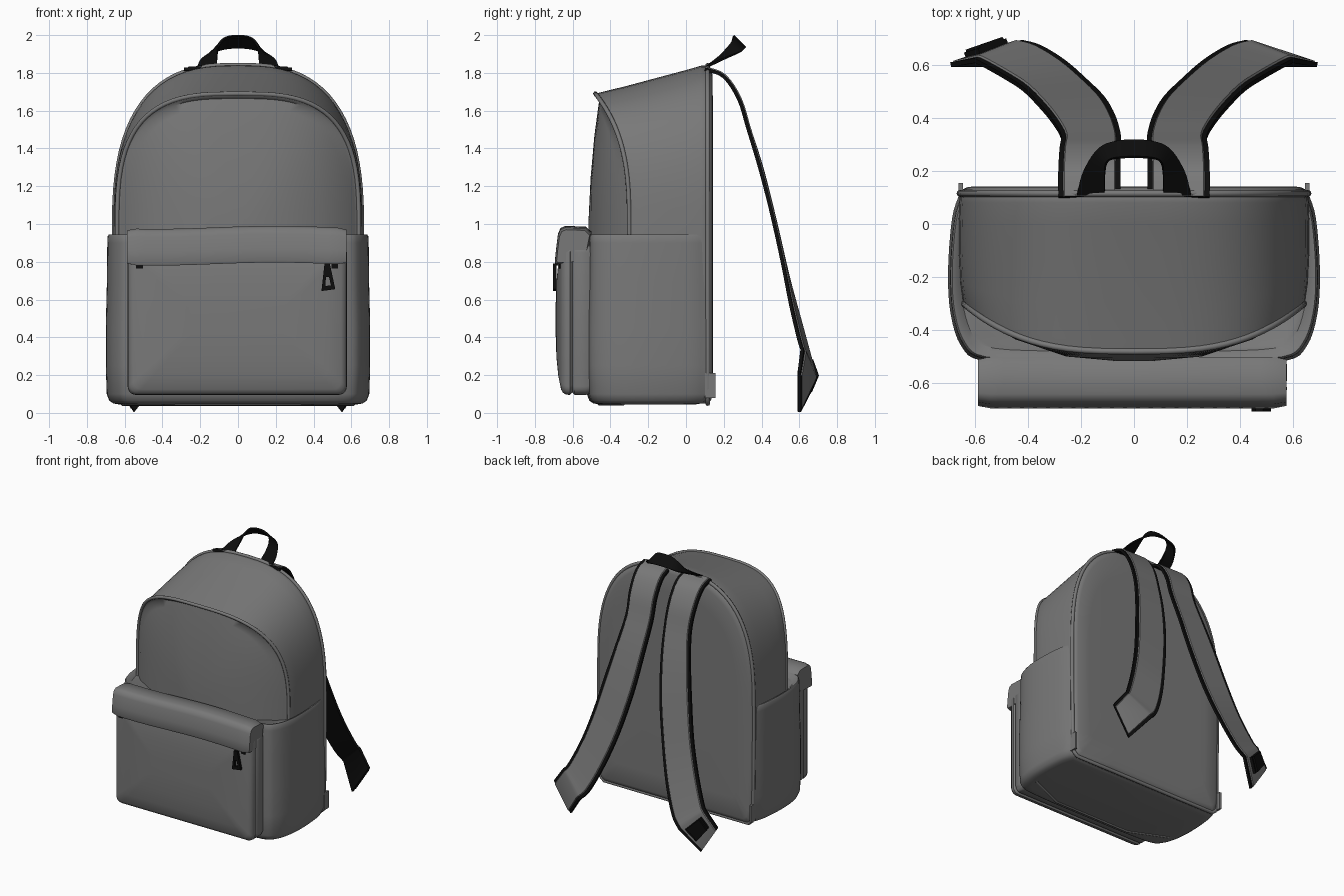
import bpy, bmesh, math
from mathutils import Vector

cube = bpy.data.objects.get("Cube")
if cube:
    bpy.data.objects.remove(cube, do_unlink=True)


def material(name, value):
    m = bpy.data.materials.new(name)
    m.use_nodes = True
    colour = (value, value, value, 1)
    m.diffuse_color = colour
    bsdf = m.node_tree.nodes["Principled BSDF"]
    bsdf.inputs["Base Color"].default_value = colour
    bsdf.inputs["Roughness"].default_value = 0.8
    return m


GREY = material("grey_fabric", 0.19)
BLACK = material("black_webbing", 0.004)


def loft(name, rings, mats=(GREY,), rule=None, angle=40):
    """Skin closed rings of points; rule gives a material index per column."""
    bm = bmesh.new()
    loops = [[bm.verts.new(p) for p in ring] for ring in rings]
    n = len(loops[0])
    for a, b in zip(loops, loops[1:]):
        for j in range(n):
            k = (j + 1) % n
            f = bm.faces.new((a[j], a[k], b[k], b[j]))
            f.material_index = rule(j) if rule else 0
    for ring in (loops[0], loops[-1]):
        bm.faces.new(ring).material_index = len(mats) - 1
    bmesh.ops.recalc_face_normals(bm, faces=bm.faces)
    me = bpy.data.meshes.new(name)
    bm.to_mesh(me)
    bm.free()
    for m in mats:
        me.materials.append(m)
    me.shade_smooth()
    me.set_sharp_from_angle(angle=math.radians(angle))
    ob = bpy.data.objects.new(name, me)
    bpy.context.collection.objects.link(ob)
    return ob


def piping(name, pts, radius):
    cu = bpy.data.curves.new(name, "CURVE")
    cu.dimensions = "3D"
    cu.bevel_depth = radius
    cu.bevel_resolution = 2
    sp = cu.splines.new("POLY")
    sp.points.add(len(pts) - 1)
    for p, q in zip(sp.points, pts):
        p.co = (*q, 1)
    sp.use_cyclic_u = True
    cu.materials.append(GREY)
    bpy.context.collection.objects.link(bpy.data.objects.new(name, cu))


def spline(pts, steps=6):
    """Smooth path through the points."""
    p = [Vector(q) for q in pts]
    p = [2 * p[0] - p[1]] + p + [2 * p[-1] - p[-2]]
    out = []
    for a, b, c, d in zip(p, p[1:], p[2:], p[3:]):
        for i in range(steps):
            t = i / steps
            out.append(0.5 * (2 * b + (c - a) * t + (2 * a - 5 * b + 4 * c - d) * t * t
                              + (3 * b - a - 3 * c + d) * t ** 3))
    return out + [p[-2]]


def ribbon(name, inner, outer, mats, thick, trim=0.08, side=1):
    """Band between two edge paths, padded middle on its outward face."""
    rings = []
    for i, (a, b) in enumerate(zip(inner, outer)):
        lo, hi = max(i - 1, 0), min(i + 1, len(inner) - 1)
        along = inner[hi] + outer[hi] - inner[lo] - outer[lo]
        n = (b - a).cross(along).normalized() * thick / 2
        ring = [a + n, a.lerp(b, trim) + n, a.lerp(b, trim + 0.02) + 1.7 * n,
                a.lerp(b, 0.98 - trim) + 1.7 * n, a.lerp(b, 1 - trim) + n, b + n, b - n, a - n]
        rings.append([(p.x * side, p.y, p.z) for p in ring])
    return loft(name, rings, mats, lambda j: 0 if j in (1, 2, 3) else len(mats) - 1)


# Main body: arched sections skinned from back to front
def arch(w, top, n, y, s=1.0, curve=0.0):
    pts = []
    for i in range(41):
        t = math.pi * i / 40
        c, sn = math.cos(t), max(math.sin(t), 0)
        pts.append((math.copysign(w * abs(c) ** (2 / n), c), 0.95 + (top - 0.95) * sn ** (2 / n)))
    low = [(1, 0.7), (0.995, 0.4), (0.99, 0.13), (0.975, 0.075), (0.93, 0.05), (0.5, 0.05)]
    pts += [(-w * u, z) for u, z in low] + [(w * u, z) for u, z in reversed(low)]
    return [(x * s, y + curve * abs(x * s / w) ** 3, 0.95 + (z - 0.95) * s) for x, z in pts]


back_edge = arch(0.655, 1.84, 2.7, 0.115)
front_edge = arch(0.64, 1.69, 3.1, -0.48, 1, 0.18)
loft("main_body", [
    arch(0.65, 1.83, 2.7, 0.142, 0.3), arch(0.65, 1.83, 2.7, 0.142, 0.8),
    arch(0.65, 1.83, 2.7, 0.14, 0.96), arch(0.655, 1.84, 2.7, 0.13, 0.985),
    back_edge, arch(0.658, 1.838, 2.7, 0.08),
    arch(0.66, 1.815, 2.75, 0, 1, 0.01), arch(0.66, 1.775, 2.8, -0.15, 1, 0.04),
    arch(0.655, 1.732, 2.9, -0.31, 1, 0.09), arch(0.645, 1.70, 3.05, -0.44, 1, 0.15), front_edge,
    arch(0.64, 1.69, 3.1, -0.475, 0.98, 0.18), arch(0.64, 1.69, 3.1, -0.458, 0.965, 0.16),
    arch(0.64, 1.69, 3.1, -0.465, 0.9, 0.15), arch(0.64, 1.69, 3.1, -0.485, 0.7, 0.15),
    arch(0.64, 1.69, 3.1, -0.505, 0.4, 0.1), arch(0.64, 1.69, 3.1, -0.515, 0.12)], angle=60)
piping("back_piping", back_edge, 0.013)
piping("front_piping", front_edge, 0.012)


# Side pockets wrapping the lower half
def plan(z, inset):
    half = spline([(0.655, 0.12, 0), (0.685, 0.02, 0), (0.70, -0.18, 0), (0.69, -0.34, 0),
                   (0.65, -0.46, 0), (0.57, -0.515, 0), (0.3, -0.53, 0)], 4)
    k = 1 - inset / 0.7
    right = [(p.x * k, -0.2 + (p.y + 0.2) * (1 - inset / 0.33), z) for p in half]
    return right + [(-x, y, z) for x, y, z in reversed(right)]


loft("side_pockets", [plan(z, i) for z, i in (
    (0.045, 0.07), (0.05, 0.04), (0.065, 0.018), (0.1, 0.005), (0.25, 0), (0.45, 0), (0.7, 0.006),
    (0.9, 0.008), (0.935, 0.01), (0.945, 0.016), (0.94, 0.03), (0.92, 0.05))])


# Front pocket: rounded panels stacked toward the front
def panel(y, inset, bulge=0.0):
    hw, hh, r = 0.58 - inset, 0.40 - inset, max(0.045 - inset * 0.1, 0.02)
    pts = []
    for q, (sx, sz) in enumerate(((1, 1), (-1, 1), (-1, -1), (1, -1))):
        for i in range(6):
            a = math.pi / 2 * (q + i / 5)
            pts.append((-0.004 + sx * (hw - r) + r * math.cos(a), y,
                        0.495 + sz * (hh - r) + r * math.sin(a)))
    return pts


loft("front_pocket", [panel(y, i) for y, i in (
    (-0.50, 0.01), (-0.53, 0.0), (-0.59, 0.0), (-0.602, 0.012), (-0.614, 0.0), (-0.635, 0.002),
    (-0.652, 0.012), (-0.662, 0.03), (-0.676, 0.1), (-0.686, 0.2), (-0.69, 0.32))], angle=50)

# Pocket flap: a folded profile carried across the width
flap_profile = [(-0.50, 0.95), (-0.53, 0.978), (-0.64, 0.982), (-0.665, 0.97), (-0.678, 0.94),
                (-0.688, 0.86), (-0.694, 0.80), (-0.688, 0.788), (-0.64, 0.79), (-0.53, 0.8)]
flap_rings = []
for i in range(25):
    x = -0.588 + 1.162 * i / 24
    k = {0: 0.9, 24: 0.9}.get(i, 1)
    dip = 0.008 * math.sin(5 * x + 0.6)
    flap_rings.append([(x, -0.6 + (y + 0.6) * k, 0.885 + (z - 0.885) * k + dip)
                       for y, z in flap_profile])
loft("pocket_flap", flap_rings, angle=50)


# Zip under the flap and its pull tab
def box(name, lo, hi, mat):
    ring = [(lo[0], lo[1]), (hi[0], lo[1]), (hi[0], hi[1]), (lo[0], hi[1])]
    return loft(name, [[(x, y, z) for x, y in ring] for z in (lo[2], hi[2])], (mat,))


box("pocket_zip", (-0.54, -0.672, 0.765), (0.53, -0.65, 0.792), BLACK)
outer = [(0.458, 0.79), (0.486, 0.79), (0.515, 0.655), (0.442, 0.645)]
hole = [(0.466, 0.72), (0.482, 0.72), (0.492, 0.675), (0.462, 0.672)]
bm = bmesh.new()
layers = [[[bm.verts.new((x, y, z)) for x, z in shape] for shape in (outer, hole)]
          for y in (-0.705, -0.685)]
for i in range(4):
    j = (i + 1) % 4
    for o, h in layers:
        bm.faces.new((o[i], o[j], h[j], h[i]))
    for a, b in zip(*layers):
        bm.faces.new((a[i], a[j], b[j], b[i]))
bmesh.ops.recalc_face_normals(bm, faces=bm.faces)
me = bpy.data.meshes.new("zip_pull")
bm.to_mesh(me)
bm.free()
me.materials.append(BLACK)
bpy.context.collection.objects.link(bpy.data.objects.new("zip_pull", me))

# Shoulder straps: sweep down and out, then fold at the tip
strap_in = spline([(.05, .10, 1.82), (.05, .2, 1.78), (.05, .28, 1.66), (.05, .33, 1.5),
                   (.07, .4, 1.28), (.11, .47, 1.0), (.18, .54, .7), (.26, .61, .45),
                   (.35, .665, .25), (.42, .685, .17)], 4)
strap_out = spline([(.285, .10, 1.82), (.285, .2, 1.78), (.28, .28, 1.66), (.275, .33, 1.5),
                    (.31, .39, 1.3), (.36, .45, 1.07), (.42, .51, .8), (.49, .555, .57),
                    (.57, .6, .38), (.6, .615, .34)], 4)
tip_in, tip_out = Vector((.55, .6, .005)), Vector((.69, .6, .22))
for side, name in ((1, "left"), (-1, "right")):
    ribbon(name + "_shoulder_strap", strap_in + [tip_in], strap_out + [tip_out],
           (GREY, BLACK), 0.018, side=side)
    # Loop tab at the lower back corner
    x = 0.652 * side
    box(name + "_strap_tab", (x - 0.008, 0.10, 0.08), (x + 0.008, 0.155, 0.21), GREY)

# Buckle on the right strap tip
lift = Vector((0.008, 0.022, 0))
fold_in, fold_out = strap_in[-1], strap_out[-1]
rows = [(fold_in.lerp(tip_in, v) + lift, fold_out.lerp(tip_out, v) + lift) for v in (0.1, 0.65)]
ribbon("strap_buckle", [a.lerp(b, 0.2) for a, b in rows], [a.lerp(b, 0.8) for a, b in rows],
       (BLACK,), 0.028, side=-1)

# Carry handle: webbing that twists upright over the top
grip_in = [(.11, .11, 1.835), (.11, .18, 1.89), (.1, .235, 1.955), (.05, .25, 1.993)]
grip_out = [(.215, .11, 1.835), (.19, .2, 1.875), (.13, .285, 1.91), (.05, .312, 1.93)]


def whole(half):
    return spline([(-x, y, z) for x, y, z in half] + half[::-1], 5)


ribbon("carry_handle", whole(grip_in), whole(grip_out), (BLACK,), 0.01)
